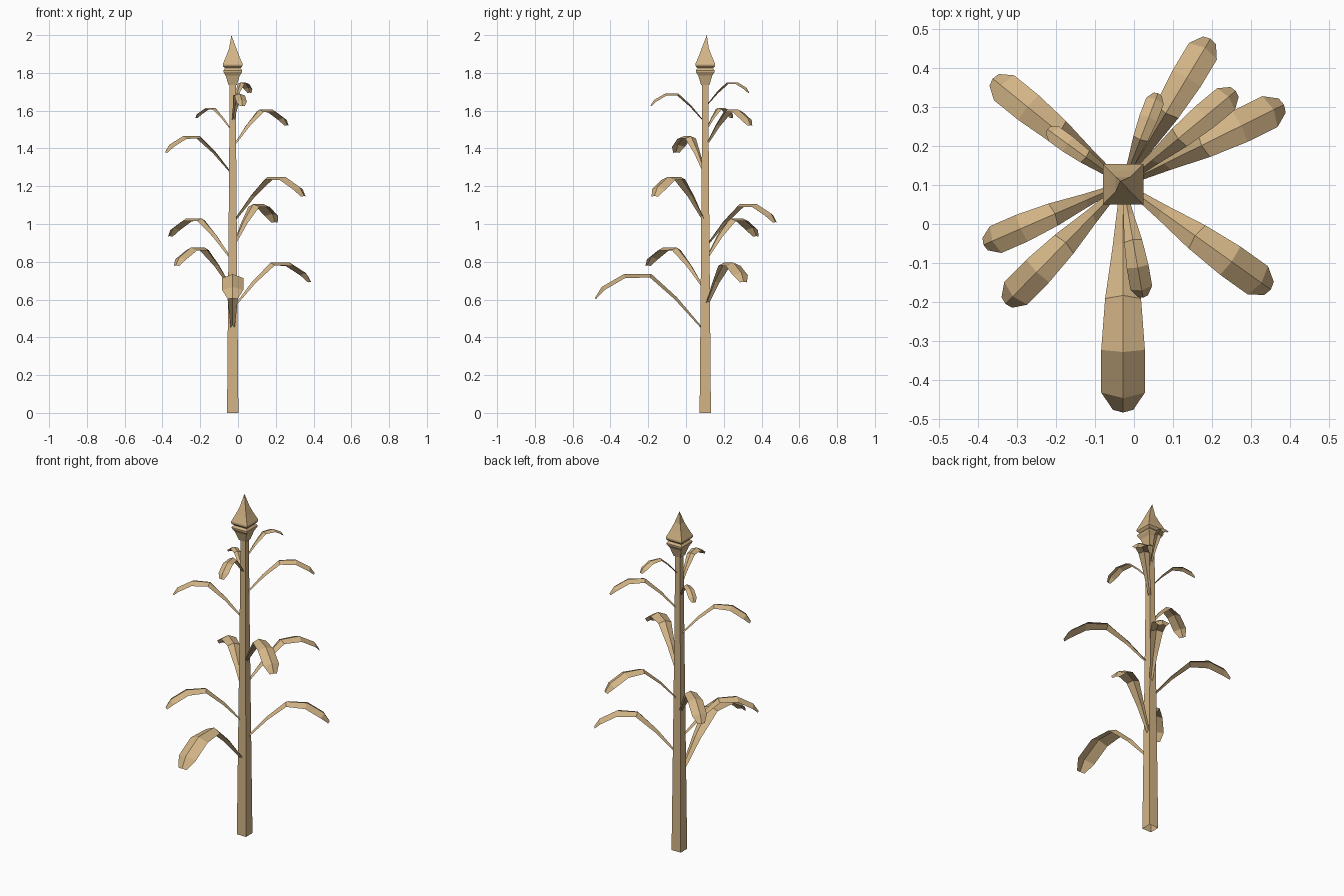
import bpy, bmesh
from math import radians, hypot
from mathutils import Matrix, Vector

if "Cube" in bpy.data.objects:
    bpy.data.objects.remove(bpy.data.objects["Cube"])

CX, CY = -0.028, 0.102            # stem axis

mat = bpy.data.materials.new("dry_straw")
mat.diffuse_color = (0.65, 0.46, 0.24, 1)
mat.use_nodes = True
mat.node_tree.nodes["Principled BSDF"].inputs["Base Color"].default_value = mat.diffuse_color


def add_object(name, bm):
    mesh = bpy.data.meshes.new(name)
    bm.to_mesh(mesh)
    bm.free()
    mesh.materials.append(mat)
    ob = bpy.data.objects.new(name, mesh)
    bpy.context.collection.objects.link(ob)
    return ob


def bridge(bm, rows, closed):
    n = len(rows[0])
    for a, b in zip(rows, rows[1:]):
        for i in range(n if closed else n - 1):
            j = (i + 1) % n
            bm.faces.new((a[i], a[j], b[j], b[i]))


def square_lathe(name, profile, tip=None):
    """Stack of axis-aligned squares (half width, z), optional pointed tip."""
    bm = bmesh.new()
    rows = [[bm.verts.new((CX + sx * h, CY + sy * h, z))
             for sx, sy in ((-1, -1), (1, -1), (1, 1), (-1, 1))]
            for h, z in profile]
    bridge(bm, rows, True)
    if tip:
        apex = bm.verts.new(tip)
        for i in range(4):
            bm.faces.new((rows[-1][i], rows[-1][(i + 1) % 4], apex))
    return add_object(name, bm)


# Leaf path: (distance out, height, half width, ridge height) for the biggest leaf
LEAF = [(0.015, 0.000, 0.010, 0.008), (0.150, 0.160, 0.027, 0.016),
        (0.285, 0.283, 0.046, 0.020), (0.430, 0.283, 0.056, 0.022),
        (0.548, 0.215, 0.056, 0.022), (0.585, 0.155, 0.026, 0.008)]


def leaf(name, angle, reach, peak):
    """Arched leaf folded along a raised midrib, scaled to its reach."""
    s = reach / 0.585
    bm = bmesh.new()
    rows = []
    for i, (r, z, w, d) in enumerate(LEAF):
        p, q = LEAF[max(i - 1, 0)], LEAF[min(i + 1, len(LEAF) - 1)]
        tr, tz = q[0] - p[0], q[1] - p[1]
        k = d / hypot(tr, tz)
        er, ez = r + tz * k, z - tr * k       # side edges sit below the midrib
        rows.append([bm.verts.new(c) for c in ((er, w, ez), (r, 0, z), (er, -w, ez))])
    bridge(bm, rows, False)
    bm.transform(Matrix.Translation((CX, CY, peak - 0.283 * s))
                 @ Matrix.Rotation(radians(angle), 4, 'Z') @ Matrix.Scale(s, 4))
    return add_object(name, bm)


# Tapered square stem
square_lathe("stem", [(0.030, 0), (0.024, 0.7), (0.019, 1.3), (0.016, 1.76)])

# Flower head with two collars and a pointed bud
square_lathe("flower_head",
             [(0.016, 1.735), (0.022, 1.735), (0.037, 1.785), (0.049, 1.804), (0.050, 1.813),
              (0.041, 1.825), (0.052, 1.837), (0.052, 1.848), (0.034, 1.89), (0.019, 1.93)],
             (CX - 0.007, CY + 0.008, 2.0))

# Leaves spiralling up the stem: direction, reach, peak height
LEAVES = [(-90, 0.585, 0.735), (26.3, 0.46, 0.795), (225.5, 0.43, 0.875),
          (141, 0.43, 1.03), (59, 0.435, 1.105), (-35.5, 0.465, 1.25),
          (203.5, 0.39, 1.465), (39.6, 0.375, 1.605), (144, 0.24, 1.615),
          (-80, 0.295, 1.69), (69, 0.25, 1.75)]
for n, (angle, reach, peak) in enumerate(LEAVES, 1):
    leaf(f"leaf_{n:02d}", angle, reach, peak)
